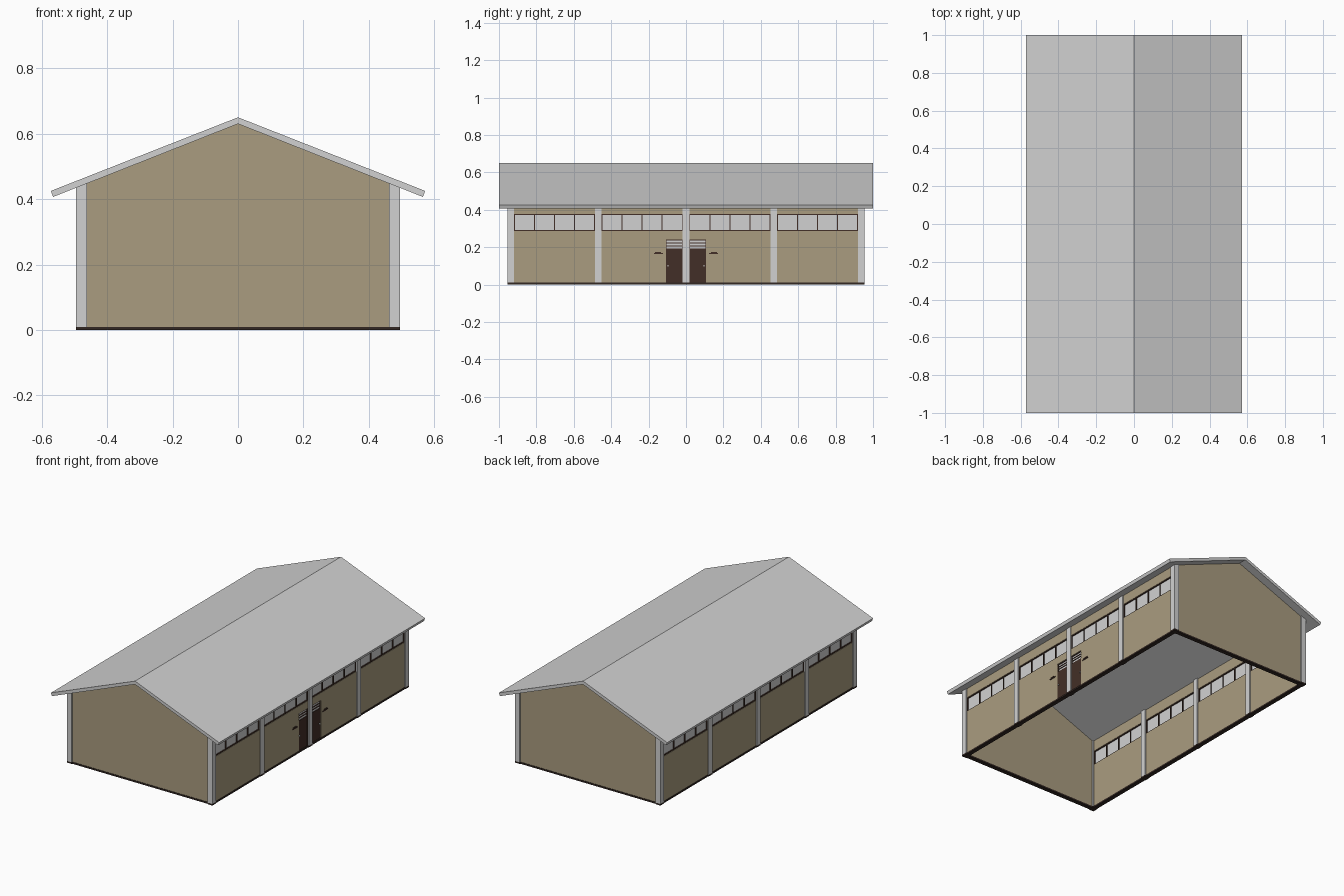
import bpy, bmesh

if "Cube" in bpy.data.objects:
    bpy.data.objects.remove(bpy.data.objects["Cube"])

def mat(name, rgb):
    m = bpy.data.materials.new(name)
    m.diffuse_color = (*rgb, 1)
    m.use_nodes = True
    m.node_tree.nodes["Principled BSDF"].inputs["Base Color"].default_value = m.diffuse_color
    return m

GREY = mat("light grey", (0.64, 0.64, 0.64))
TAN = mat("tan wall", (0.40, 0.335, 0.215))
BROWN = mat("dark brown", (0.055, 0.028, 0.02))
BASE = mat("plinth brown", (0.032, 0.02, 0.016))

SLOPE, RIDGE = 0.395, 0.63
under = lambda x: RIDGE - SLOPE * abs(x)      # underside of the roof

def prism(bm, profile, y0, y1):
    """Extrude an (x, z) outline from y0 to y1."""
    a = [bm.verts.new((x, y0, z)) for x, z in profile]
    b = [bm.verts.new((x, y1, z)) for x, z in profile]
    bm.faces.new(a)
    bm.faces.new(b[::-1])
    n = len(a)
    for i in range(n):
        j = (i + 1) % n
        bm.faces.new((a[i], b[i], b[j], a[j]))

def box(bm, x0, x1, y0, y1, z0, z1):
    prism(bm, [(x0, z0), (x1, z0), (x1, z1), (x0, z1)], y0, y1)

def finish(name, bm, m, mirror_x=False, mirror_y=False):
    bmesh.ops.recalc_face_normals(bm, faces=bm.faces)
    me = bpy.data.meshes.new(name)
    bm.to_mesh(me)
    bm.free()
    me.materials.append(m)
    ob = bpy.data.objects.new(name, me)
    bpy.context.collection.objects.link(ob)
    if mirror_x or mirror_y:
        mod = ob.modifiers.new("mirror", 'MIRROR')
        mod.use_axis = (mirror_x, mirror_y, False)
        mod.use_mirror_merge = False
    return ob

CX0, CX1 = 0.462, 0.495            # column depth
WX0, WX1 = 0.469, 0.489            # long wall depth
COLS = [(-0.955, -0.92), (-0.487, -0.452), (-0.0175, 0.0175), (0.452, 0.487), (0.92, 0.955)]
BAYS = [(COLS[i][1], COLS[i + 1][0]) for i in range(4)]
WIN0, WIN1 = 0.286, 0.377          # window band
DOOR_Y, DOOR_Z = 0.107, 0.24

# roof
bm = bmesh.new()
prism(bm, [(0, 0.65), (0.572, 0.425), (0.565, under(0.565)), (0, RIDGE),
           (-0.565, under(0.565)), (-0.572, 0.425)], -1, 1)
finish("roof", bm, GREY)

# columns, cut to the roof slope
bm = bmesh.new()
for y0, y1 in COLS:
    prism(bm, [(CX0, 0.01), (CX1, 0.01), (CX1, under(CX1)), (CX0, under(CX0))], y0, y1)
finish("columns", bm, GREY, mirror_x=True)

# gable walls
bm = bmesh.new()
prism(bm, [(-CX0, 0.01), (CX0, 0.01), (CX0, under(CX0)), (0, RIDGE), (-CX0, under(CX0))],
      -0.948, -0.928)
finish("gable_walls", bm, TAN, mirror_y=True)

# plinth under walls and columns (open floor)
bm = bmesh.new()
for s in (-1, 1):
    for y0, y1 in COLS:
        box(bm, *sorted((s * CX0, s * CX1)), y0, y1, 0, 0.01)
    for y0, y1 in BAYS:
        box(bm, *sorted((s * (WX0 - .003), s * (WX1 + .003))), y0, y1, 0, 0.01)
    box(bm, -CX0, CX0, *sorted((s * 0.925, s * 0.951)), 0, 0.01)
finish("plinth", bm, BASE)

# upper strip of the long walls
bm = bmesh.new()
for y0, y1 in BAYS:
    prism(bm, [(WX0, WIN1), (WX1, WIN1), (WX1, under(WX1)), (WX0, under(WX0))], y0, y1)
finish("upper_walls", bm, TAN, mirror_x=True)

# lower long walls: plain on the left, door openings on the right
bm = bmesh.new()
for y0, y1 in BAYS:
    box(bm, -WX1, -WX0, y0, y1, 0.01, WIN0)
finish("left_wall", bm, TAN)
bm = bmesh.new()
for i, (y0, y1) in enumerate(BAYS):
    if i in (1, 2):
        box(bm, WX0, WX1, y0, y1, DOOR_Z, WIN0)
        if i == 1:
            y1 = -DOOR_Y
        else:
            y0 = DOOR_Y
        box(bm, WX0, WX1, y0, y1, 0.01, DOOR_Z)
    else:
        box(bm, WX0, WX1, y0, y1, 0.01, WIN0)
finish("right_wall", bm, TAN)

# window panes and frames
panes, frames = bmesh.new(), bmesh.new()
FX0, FX1, T = 0.471, 0.487, 0.005
for y0, y1 in BAYS:
    box(panes, 0.477, 0.481, y0, y1, WIN0, WIN1)
    box(frames, FX0, FX1, y0, y1, WIN0, WIN0 + T)
    box(frames, FX0, FX1, y0, y1, WIN1 - T, WIN1)
    step = (y1 - y0 - T) / 4
    for k in range(5):
        y = y0 + k * step
        box(frames, FX0, FX1, y, y + T, WIN0 + T, WIN1 - T)
finish("window_panes", panes, GREY, mirror_x=True)
finish("window_frames", frames, BROWN, mirror_x=True)

# pair of doors with slatted transoms
leaf, slats, knobs = bmesh.new(), bmesh.new(), bmesh.new()
Y0 = COLS[2][1]
box(leaf, 0.473, 0.485, Y0, DOOR_Y, 0.01, 0.192)
for z in (0.205, 0.220, 0.2355):
    box(leaf, 0.473, 0.485, Y0, DOOR_Y, z, z + 0.0045)
for y in (Y0, DOOR_Y - 0.004):
    box(leaf, 0.472, 0.487, y, y + 0.004, 0.01, DOOR_Z)
box(slats, 0.477, 0.481, Y0 + 0.004, DOOR_Y - 0.004, 0.192, 0.2355)
box(knobs, 0.485, 0.491, 0.094, 0.099, 0.096, 0.104)
finish("doors", leaf, BROWN, mirror_y=True)
finish("transom_slats", slats, GREY, mirror_y=True)
finish("door_handles", knobs, GREY, mirror_y=True)

# small wall ornaments beside the doors
bm = bmesh.new()
for y, z, w in ((0.122, 0.163, 0.03), (0.135, 0.170, 0.03), (0.150, 0.163, 0.02)):
    box(bm, WX1 - 0.001, WX1 + 0.004, y, y + w, z, z + 0.005)
finish("wall_ornaments", bm, BROWN, mirror_y=True)
